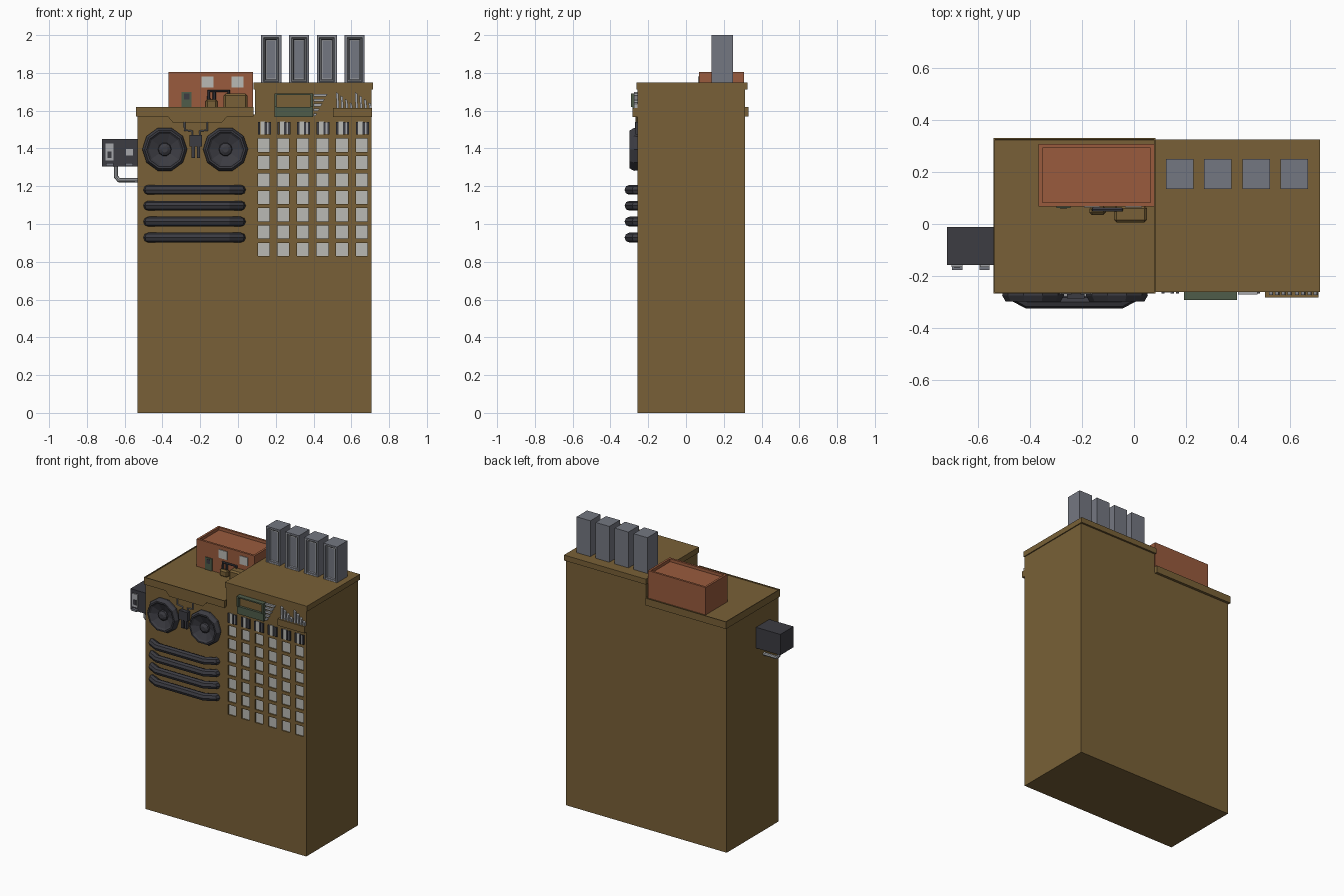
import bpy, bmesh, math
from mathutils import Vector

if "Cube" in bpy.data.objects:
    bpy.data.objects.remove(bpy.data.objects["Cube"])


def material(name, r, g, b):
    m = bpy.data.materials.new(name)
    m.diffuse_color = (r, g, b, 1)
    m.use_nodes = True
    m.node_tree.nodes["Principled BSDF"].inputs["Base Color"].default_value = m.diffuse_color
    return m


BROWN = material("brown wall", 0.19, 0.118, 0.038)
RUST = material("rust brick", 0.32, 0.105, 0.047)
GREY = material("steel grey", 0.175, 0.185, 0.22)
DARK = material("charcoal", 0.045, 0.045, 0.055)
WHITE = material("window white", 0.49, 0.49, 0.46)
GREEN = material("dull green", 0.078, 0.108, 0.068)
LIGHT = material("light grey", 0.38, 0.39, 0.41)


def finish(name, bm, *mats):
    bmesh.ops.recalc_face_normals(bm, faces=bm.faces)
    me = bpy.data.meshes.new(name)
    bm.to_mesh(me)
    bm.free()
    for m in mats:
        me.materials.append(m)
    ob = bpy.data.objects.new(name, me)
    bpy.context.collection.objects.link(ob)
    return ob


def add_box(bm, x0, x1, y0, y1, z0, z1):
    vs = bmesh.ops.create_cube(bm, size=1)["verts"]
    for v in vs:
        v.co = Vector(((x0, x1)[v.co.x > 0], (y0, y1)[v.co.y > 0], (z0, z1)[v.co.z > 0]))


def boxes(name, mat, *items):
    bm = bmesh.new()
    for it in items:
        add_box(bm, *it)
    return finish(name, bm, mat)


def prism(name, mat, pts, y0, y1):
    """Extrude an xz outline from y0 to y1."""
    bm = bmesh.new()
    f = bm.faces.new([bm.verts.new((x, y0, z)) for x, z in pts])
    r = bmesh.ops.extrude_face_region(bm, geom=[f])
    bmesh.ops.translate(bm, vec=(0, y1 - y0, 0),
                        verts=[v for v in r["geom"] if isinstance(v, bmesh.types.BMVert)])
    return finish(name, bm, mat)


def tray(name, mat, dims, rim, depth):
    """Box whose top is sunk inside a rim."""
    bm = bmesh.new()
    add_box(bm, *dims)
    bm.normal_update()
    top = max(bm.faces, key=lambda f: f.calc_center_median().z)
    bmesh.ops.inset_region(bm, faces=[top], thickness=rim)
    bmesh.ops.inset_region(bm, faces=[top], thickness=0.0005, depth=-depth)
    return finish(name, bm, mat)


def pipe(name, mat, paths, radius, res=2):
    cu = bpy.data.curves.new(name, "CURVE")
    cu.dimensions = "3D"
    cu.bevel_depth, cu.bevel_resolution, cu.use_fill_caps = radius, res, True
    for pts in paths:
        sp = cu.splines.new("POLY")
        sp.points.add(len(pts) - 1)
        for p, co in zip(sp.points, pts):
            p.co = (*co, 1)
    tmp = bpy.data.objects.new(name + "_curve", cu)
    bpy.context.collection.objects.link(tmp)
    bpy.context.view_layer.update()
    me = bpy.data.meshes.new_from_object(tmp.evaluated_get(bpy.context.evaluated_depsgraph_get()))
    bpy.data.objects.remove(tmp)
    me.materials.clear()
    me.materials.append(mat)
    for p in me.polygons:
        p.use_smooth = False
    ob = bpy.data.objects.new(name, me)
    bpy.context.collection.objects.link(ob)


FY, BY = -0.258, 0.312          # front and back wall planes
COLS = [0.136 + 0.1037 * i for i in range(6)]
ROWS = [1.417 - 0.092 * i for i in range(7)]

# Stepped tower with recessed windows
body = prism("tower_walls", BROWN, [(-0.533, 0), (0.708, 0), (0.708, 1.72), (0.09, 1.72),
                                    (0.09, 1.58), (-0.533, 1.58)], FY, BY)
holes = [(x - 0.031, x + 0.031, FY - 0.05, FY + 0.012, z - 0.035, z + 0.035)
         for x in COLS for z in ROWS]
cutter = boxes("window_cutter", BROWN, *holes)
cutter.hide_render = True
cutter.hide_viewport = True
mod = body.modifiers.new("windows", "BOOLEAN")
mod.operation, mod.object, mod.solver = "DIFFERENCE", cutter, "EXACT"
bpy.context.view_layer.update()
cut = bpy.data.meshes.new_from_object(body.evaluated_get(bpy.context.evaluated_depsgraph_get()))
body.modifiers.clear()
body.data = cut
bpy.data.objects.remove(cutter)
boxes("window_panes", WHITE, *[(h[0], h[1], FY + 0.008, FY + 0.013, h[4], h[5]) for h in holes])

# Striped vents above each window column
boxes("vent_panels", WHITE, *[(x - 0.018, x + 0.008, FY - 0.006, FY, 1.473, 1.543) for x in COLS])
boxes("vent_sides", LIGHT, *[(x + 0.017, x + 0.028, FY - 0.004, FY, 1.477, 1.538) for x in COLS])
boxes("vent_bars", DARK, *[(x + d - 0.006, x + d + 0.006, FY - 0.009, FY, 1.475, 1.541)
                           for x in COLS for d in (-0.025, 0.011, 0.032)])

# Roof slabs
tray("low_roof", BROWN, (-0.54, 0.083, -0.267, 0.33, 1.57, 1.62), 0.008, 0.006)
boxes("high_roof", BROWN, (0.083, 0.715, -0.262, 0.325, 1.712, 1.75))
prism("roof_lip", BROWN, [(-0.375, 1.572), (-0.055, 1.572), (-0.085, 1.538), (-0.345, 1.538)],
      -0.267, FY + 0.01)

# Rooftop hut
tray("roof_hut", RUST, (-0.367, 0.079, 0.068, 0.308, 1.6, 1.805), 0.021, 0.02)
boxes("hut_windows", WHITE, (-0.193, -0.13, 0.063, 0.07, 1.722, 1.78),
      (-0.034, 0.03, 0.063, 0.07, 1.722, 1.78))
boxes("hut_door", GREEN, (-0.298, -0.245, 0.062, 0.07, 1.61, 1.7))
boxes("door_panel", DARK, (-0.285, -0.258, 0.06, 0.066, 1.66, 1.69))
crate = boxes("roof_crates", BROWN, (-0.077, 0.05, 0.006, 0.07, 1.61, 1.69),
              (-0.172, -0.108, 0.035, 0.068, 1.61, 1.66))
bv = crate.modifiers.new("bevel", "BEVEL")
bv.width, bv.segments = 0.01, 1
pipe("hut_pipe", DARK, [[(-0.155, 0.055, 1.65), (-0.155, 0.055, 1.704), (-0.05, 0.055, 1.704),
                         (-0.05, 0.055, 1.68)],
                        [(-0.125, 0.055, 1.65), (-0.125, 0.055, 1.7)]], 0.009, 1)


# Four stacks with nested rectangular rings on the front
def stack(i):
    x = 0.176 + 0.147 * i
    bm = bmesh.new()
    add_box(bm, x - 0.053, x + 0.053, 0.135, 0.25, 1.74, 2.0)
    bm.normal_update()
    front = min(bm.faces, key=lambda f: f.calc_center_median().y)
    for k, t in enumerate((0.011, 0.006, 0.007, 0.006, 0.007, 0.006)):
        ring = bmesh.ops.inset_region(bm, faces=[front], thickness=t,
                                      depth=-0.008 if k in (2, 4) else 0)["faces"]
        for f in ring:
            f.material_index = k % 2
    finish("roof_stack_%d" % (i + 1), bm, GREY, LIGHT)


for i in range(4):
    stack(i)


# Ten-sided round horns on the front wall
def horn(name, cx, cz):
    bm = bmesh.new()
    prof = [(0.117, -0.25), (0.119, -0.275), (0.106, -0.298), (0.096, -0.298), (0.085, -0.288),
            (0.036, -0.268), (0.033, -0.28), (0.016, -0.29)]
    rings = [[bm.verts.new((cx + r * math.cos(a * math.tau / 10), y, cz + r * math.sin(a * math.tau / 10)))
              for a in range(10)] for r, y in prof]
    for p, q in zip(rings, rings[1:]):
        for j in range(10):
            bm.faces.new((p[j], p[j - 1], q[j - 1], q[j]))
    bm.faces.new(rings[0])
    bm.faces.new(rings[-1])
    finish(name, bm, DARK)


horn("left_horn", -0.388, 1.395)
horn("right_horn", -0.066, 1.395)

# Junction block between the horns, with prongs and cables
boxes("junction_block", DARK, (-0.257, -0.19, -0.287, FY, 1.41, 1.472),
      (-0.245, -0.228, -0.28, FY, 1.35, 1.41), (-0.218, -0.201, -0.28, FY, 1.35, 1.41))
pipe("junction_cables", GREY, [[(-0.223 + s * 0.02, -0.266, 1.46), (-0.223 + s * 0.02, -0.266, 1.492),
                                (-0.223 + s * 0.06, -0.266, 1.497), (-0.223 + s * 0.06, -0.266, 1.54)]
                               for s in (-1, 1)], 0.005, 1)

# Four bent wall tubes
for i in range(4):
    z = 1.181 - 0.0843 * i
    pipe("wall_tube_%d" % (i + 1), DARK,
         [[(-0.48, -0.24, z), (-0.472, -0.268, z), (-0.41, -0.3, z), (-0.05, -0.3, z),
           (0.012, -0.268, z), (0.02, -0.24, z)]], 0.026)

# Side unit with drain pipe
boxes("side_unit", DARK, (-0.72, -0.53, -0.158, -0.012, 1.305, 1.45))
boxes("unit_plates", LIGHT, (-0.702, -0.66, -0.165, -0.158, 1.335, 1.425),
      (-0.592, -0.556, -0.165, -0.158, 1.362, 1.398))
boxes("unit_slot", DARK, (-0.692, -0.67, -0.168, -0.16, 1.35, 1.385))
boxes("unit_brackets", GREY, (-0.70, -0.66, -0.176, -0.158, 1.308, 1.322),
      (-0.595, -0.555, -0.176, -0.158, 1.308, 1.322))
pipe("drain_pipe", LIGHT, [[(-0.646, -0.1, 1.32), (-0.646, -0.1, 1.25), (-0.63, -0.1, 1.232),
                            (-0.52, -0.1, 1.232)]], 0.012)

# Framed green display box
boxes("display_box", GREEN, (0.193, 0.397, -0.284, FY, 1.567, 1.62),
      (0.193, 0.205, -0.292, FY, 1.62, 1.692), (0.385, 0.397, -0.292, FY, 1.62, 1.692),
      (0.193, 0.397, -0.292, FY, 1.683, 1.692))
boxes("display_panel", BROWN, (0.205, 0.385, -0.268, FY, 1.62, 1.683))

# Horizontal slats beside the display
for i in range(5):
    z, e = 1.683 - 0.026 * i, 0.475 - 0.014 * i
    prism("slat_%d" % (i + 1), LIGHT, [(0.4, z - 0.008), (e - 0.01, z - 0.008), (e, z + 0.006),
                                       (0.4, z + 0.006)], -0.272, FY)

# Ledge with two groups of leaning bars
boxes("bar_ledge", BROWN, (0.503, 0.71, -0.282, FY, 1.567, 1.613))
for g in range(2):
    for i in range(4):
        x, h = 0.522 + 0.1 * g + 0.024 * i, 0.085 - 0.018 * i
        prism("bar_%d_%d" % (g + 1, i + 1), LIGHT, [(x, 1.61), (x + 0.013, 1.61), (x + 0.01, 1.605 + h),
                                                    (x - 0.003, 1.613 + h)], -0.274, FY)
